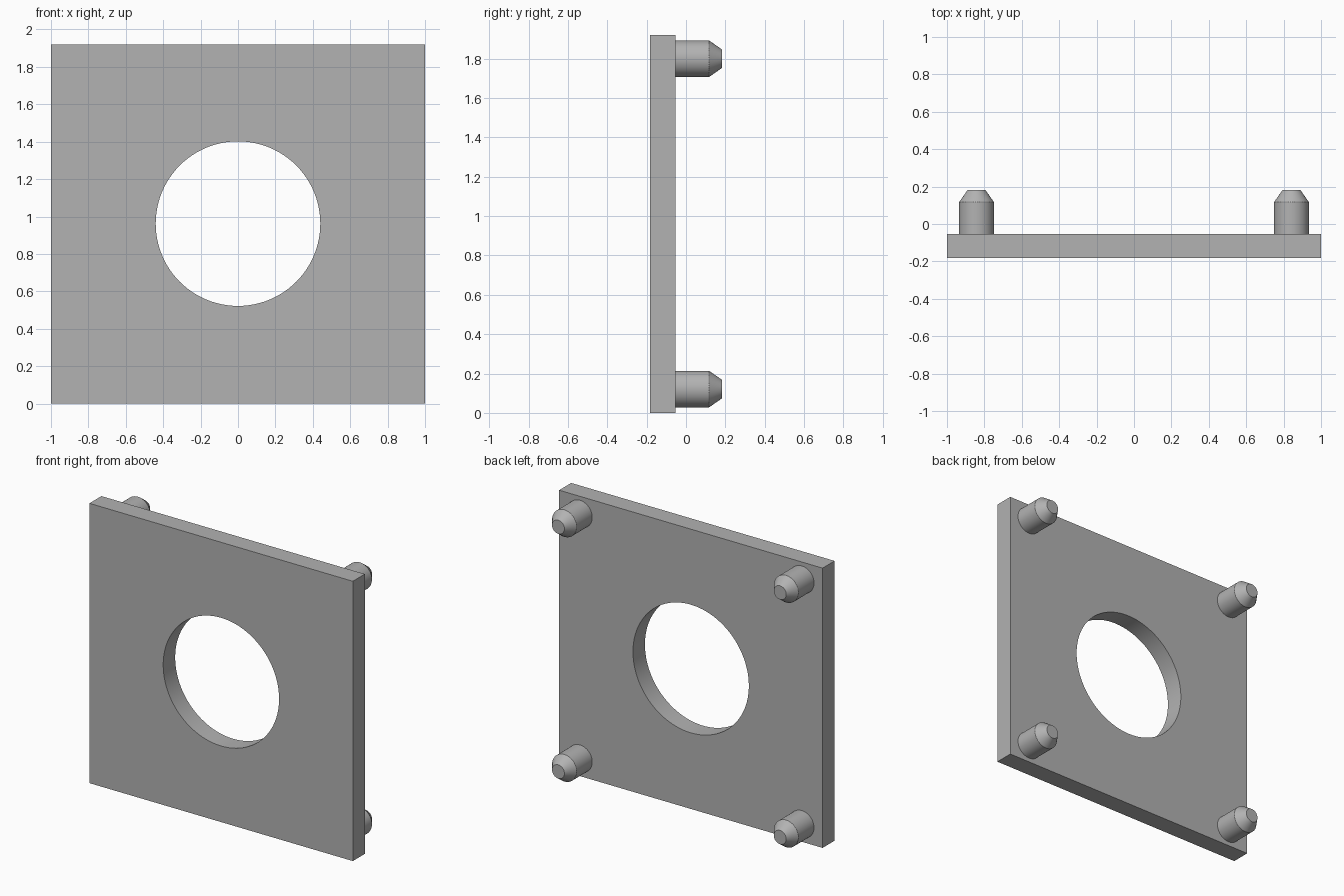
import bpy
import bmesh
import math
from mathutils import Matrix

cube = bpy.data.objects.get("Cube")
if cube:
    bpy.data.objects.remove(cube, do_unlink=True)

WIDTH, HEIGHT = 2.0, 1.92
FRONT, BACK = -0.183, -0.053
HOLE_RADIUS, HOLE_Z = 0.44, 0.962
PEG_X, PEG_LOW, PEG_HIGH = 0.842, 0.121, 1.80
PEG_RADIUS, TIP_RADIUS = 0.093, 0.047
TAPER_Y, TIP_Y = 0.117, 0.183

grey = bpy.data.materials.new("plain grey")
grey.use_nodes = True
colour = (0.445, 0.445, 0.445, 1)
grey.diffuse_color = colour
grey.node_tree.nodes["Principled BSDF"].inputs["Base Color"].default_value = colour


def make_object(name, bm):
    bmesh.ops.recalc_face_normals(bm, faces=bm.faces)
    mesh = bpy.data.meshes.new(name)
    bm.to_mesh(mesh)
    bm.free()
    mesh.materials.append(grey)
    obj = bpy.data.objects.new(name, mesh)
    bpy.context.collection.objects.link(obj)
    return obj


def smooth(obj):
    bpy.ops.object.select_all(action="DESELECT")
    obj.select_set(True)
    bpy.context.view_layer.objects.active = obj
    bpy.ops.object.shade_smooth_by_angle(angle=math.radians(25))


def y_ring(bm, radius, y, segments):
    turn = Matrix.Translation((0, y, 0)) @ Matrix.Rotation(math.pi / 2, 4, "X")
    return bmesh.ops.create_circle(bm, segments=segments, radius=radius, matrix=turn)["verts"]


def lathe_y(name, rings, segments):
    """Closed solid of revolution about y from (radius, y) pairs."""
    bm = bmesh.new()
    loops = [y_ring(bm, r, y, segments) for r, y in rings]
    for a, b in zip(loops, loops[1:]):
        for i in range(segments):
            j = (i + 1) % segments
            bm.faces.new((a[i], a[j], b[j], b[i]))
    bm.faces.new(loops[0])
    bm.faces.new(loops[-1])
    return make_object(name, bm)


# Square plate with a round opening
bm = bmesh.new()
bmesh.ops.create_cube(bm, size=1, matrix=Matrix.Translation((0, (FRONT + BACK) / 2, HEIGHT / 2))
                      @ Matrix.Diagonal((WIDTH, BACK - FRONT, HEIGHT, 1)))
plate = make_object("plate", bm)
cutter = lathe_y("opening_cutter", [(HOLE_RADIUS, FRONT - 0.1), (HOLE_RADIUS, BACK + 0.1)], 96)
cutter.location.z = HOLE_Z
cutter.hide_render = True
cut = plate.modifiers.new("opening", "BOOLEAN")
cut.operation = "DIFFERENCE"
cut.solver = "EXACT"
cut.object = cutter
bpy.context.view_layer.objects.active = plate
bpy.ops.object.modifier_apply(modifier=cut.name)
bpy.data.objects.remove(cutter, do_unlink=True)
smooth(plate)

# Four tapered locating pegs on the back
for side, x in (("left", PEG_X), ("right", -PEG_X)):
    for level, z in (("lower", PEG_LOW), ("upper", PEG_HIGH)):
        peg = lathe_y(f"{level}_{side}_peg",
                      [(PEG_RADIUS, BACK), (PEG_RADIUS, TAPER_Y), (TIP_RADIUS, TIP_Y)], 48)
        peg.location = (x, 0, z)
        smooth(peg)
